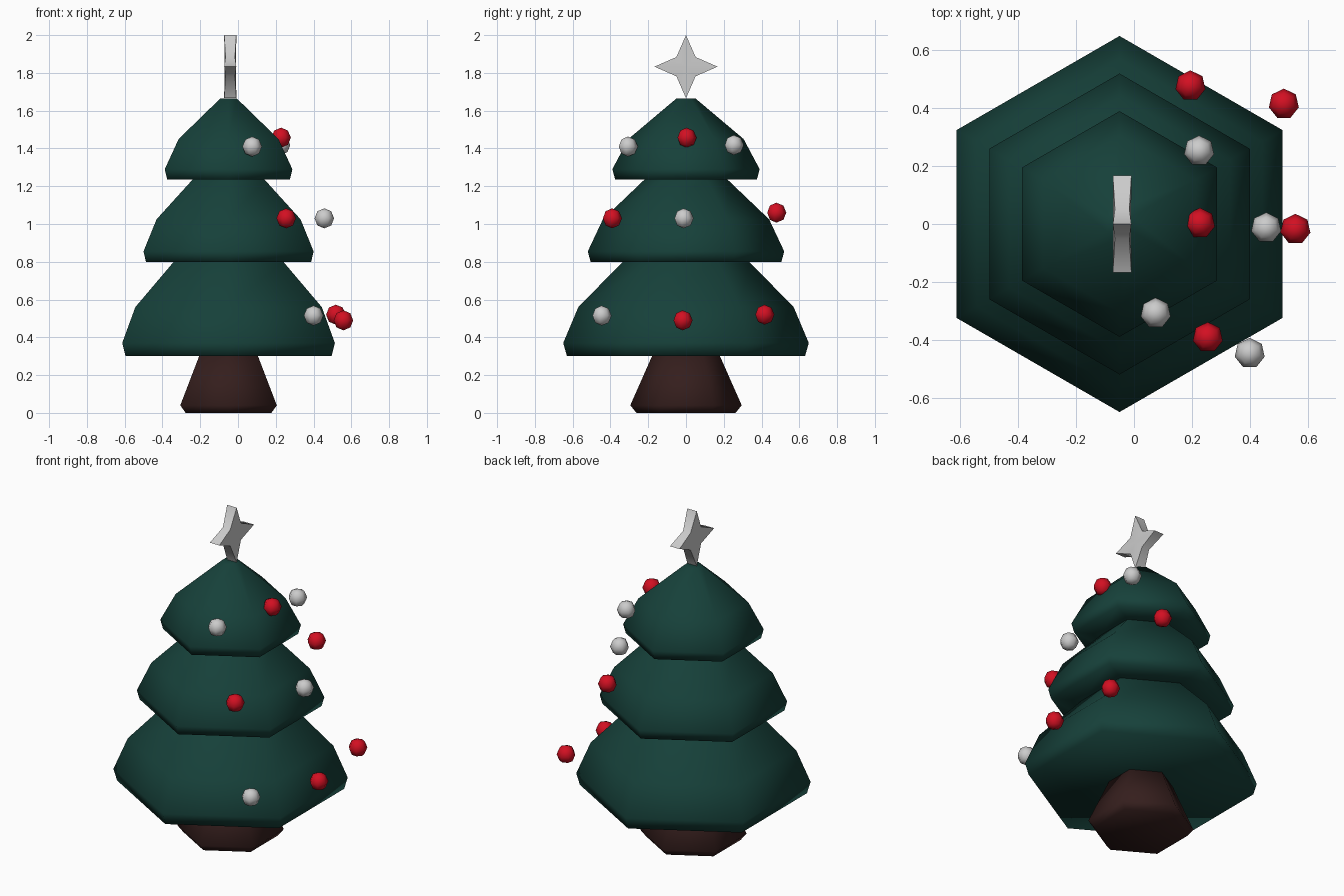
import bpy, bmesh, math

if "Cube" in bpy.data.objects:
    bpy.data.objects.remove(bpy.data.objects["Cube"])

CX = -0.05  # tree axis


def material(name, rgb):
    m = bpy.data.materials.new(name)
    m.diffuse_color = (*rgb, 1)
    m.use_nodes = True
    m.node_tree.nodes["Principled BSDF"].inputs["Base Color"].default_value = m.diffuse_color
    return m


GREEN = material("dark_green", (0.008, 0.052, 0.042))
BROWN = material("brown", (0.035, 0.013, 0.012))
RED = material("red", (0.65, 0.005, 0.016))


def finish(name, bm, mat=None, angle=80, loc=(0, 0, 0)):
    bmesh.ops.recalc_face_normals(bm, faces=bm.faces)
    me = bpy.data.meshes.new(name)
    bm.to_mesh(me)
    bm.free()
    ob = bpy.data.objects.new(name, me)
    bpy.context.collection.objects.link(ob)
    ob.location = loc
    if mat:
        me.materials.append(mat)
    bpy.ops.object.select_all(action='DESELECT')
    ob.select_set(True)
    bpy.context.view_layer.objects.active = ob
    bpy.ops.object.shade_smooth_by_angle(angle=math.radians(angle))
    return ob


def hex_lathe(name, profile, mat):
    """Six-sided solid from (radius, z) rings, corners pointing along y."""
    bm = bmesh.new()
    rings = []
    for r, z in profile:
        angles = [math.radians(90 + 60 * i) for i in range(6)]
        rings.append([bm.verts.new((r * math.cos(a), r * math.sin(a), z)) for a in angles])
    for lo, hi in zip(rings, rings[1:]):
        for i in range(6):
            j = (i + 1) % 6
            bm.faces.new((lo[i], lo[j], hi[j], hi[i]))
    bm.faces.new(rings[0])
    bm.faces.new(rings[-1])
    return finish(name, bm, mat, loc=(CX, 0, 0))


# Trunk
hex_lathe("trunk", [(0.262, 0), (0.295, 0.04), (0.18, 0.30)], BROWN)

# Three tiers of foliage as one stepped profile
hex_lathe("foliage", [
    (0.63, 0.30), (0.65, 0.37), (0.57, 0.56), (0.335, 0.80),
    (0.505, 0.80), (0.52, 0.855), (0.44, 1.025), (0.22, 1.235),
    (0.375, 1.235), (0.39, 1.29), (0.305, 1.45), (0.05, 1.665)], GREEN)

# Four-pointed star in the y-z plane
bm = bmesh.new()
sides = []
for s in (-1, 1):
    rim = []
    for i in range(8):
        a = math.radians(45 * i)
        r, t = (0.167, 0.032) if i % 2 == 0 else (0.072, 0.025)
        rim.append(bm.verts.new((s * t, r * math.cos(a), r * math.sin(a))))
    hub = bm.verts.new((s * 0.031, 0, 0))
    for i in range(8):
        bm.faces.new((hub, rim[i], rim[(i + 1) % 8]))
    sides.append(rim)
for i in range(8):
    j = (i + 1) % 8
    bm.faces.new((sides[0][i], sides[0][j], sides[1][j], sides[1][i]))
finish("star", bm, angle=45, loc=(-0.041, 0, 1.833))

# Baubles
baubles = {
    "red": [(0.195, 0.478, 1.06), (0.518, 0.415, 0.52), (0.228, 0.003, 1.457),
            (0.558, -0.018, 0.49), (0.255, -0.392, 1.03)],
    "silver": [(0.225, 0.253, 1.418), (0.457, -0.013, 1.03),
               (0.075, -0.308, 1.41), (0.40, -0.447, 0.515)],
}
for colour, spots in baubles.items():
    for n, p in enumerate(spots, 1):
        bm = bmesh.new()
        bmesh.ops.create_uvsphere(bm, u_segments=7, v_segments=4, radius=0.053)
        finish(f"{colour}_bauble_{n}", bm, RED if colour == "red" else None, loc=p)
